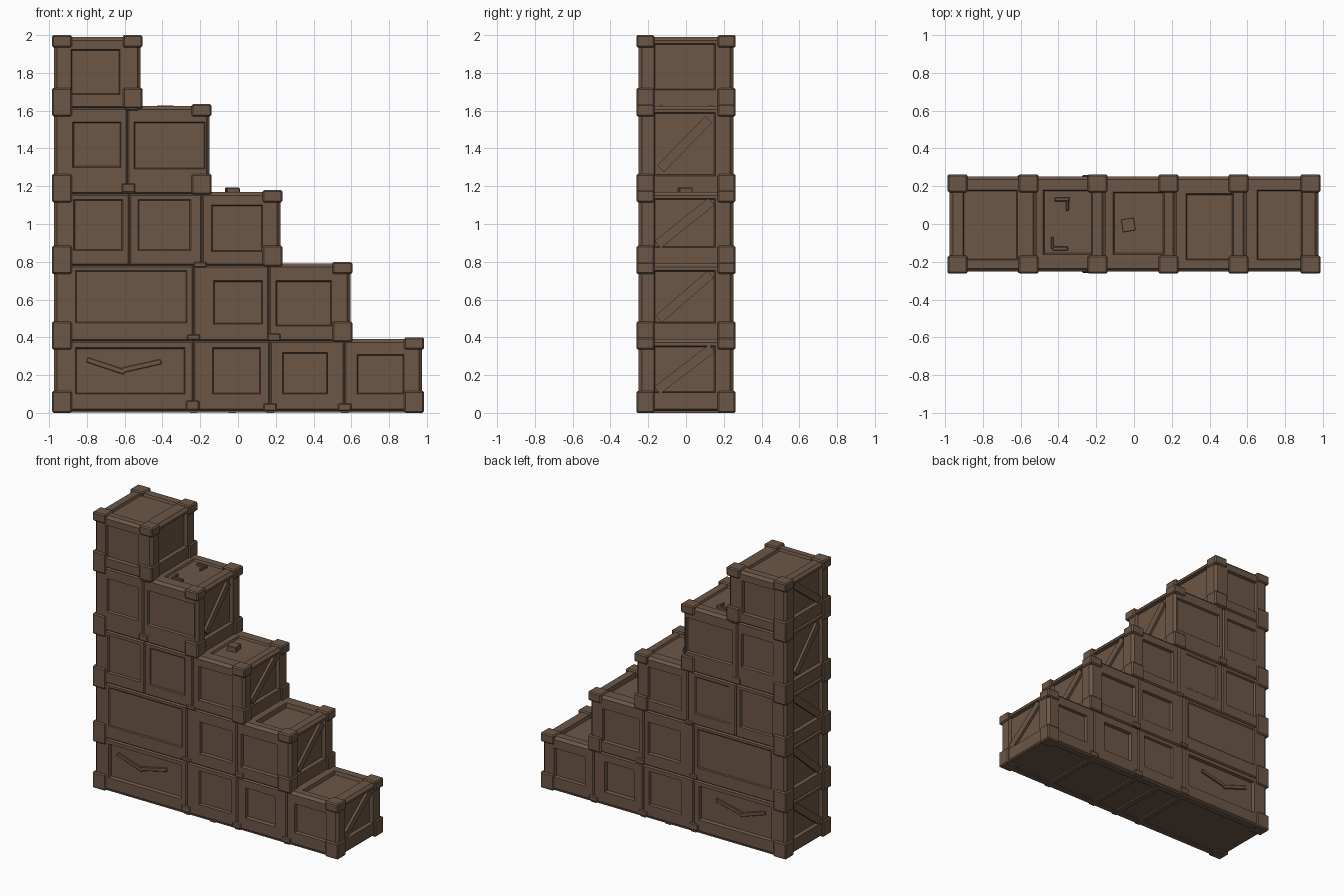
import bpy, bmesh, math
from mathutils import Vector, Matrix

if "Cube" in bpy.data.objects:
    bpy.data.objects.remove(bpy.data.objects["Cube"])

wood = bpy.data.materials.new("brown wood")
wood.diffuse_color = (0.150, 0.094, 0.061, 1)
wood.use_nodes = True
wood.node_tree.nodes["Principled BSDF"].inputs["Base Color"].default_value = wood.diffuse_color

LEFT, Y, LIP = -0.965, 0.242, 0.010      # body planes and how far the frames stand proud


def finish(bm, name, bevel=0.0):
    bmesh.ops.recalc_face_normals(bm, faces=bm.faces)
    me = bpy.data.meshes.new(name)
    bm.to_mesh(me)
    bm.free()
    ob = bpy.data.objects.new(name, me)
    bpy.context.collection.objects.link(ob)
    me.materials.append(wood)
    if bevel:
        m = ob.modifiers.new("worn edges", 'BEVEL')
        m.width, m.segments = bevel, 1
    return ob


def block(bm, lo, hi, rot=0.0, axis='X'):
    """Axis-aligned box, optionally turned about its centre."""
    lo, hi = Vector(lo), Vector(hi)
    s = hi - lo
    mat = (Matrix.Translation((lo + hi) / 2) @ Matrix.Rotation(rot, 4, axis)
           @ Matrix.Diagonal((abs(s.x), abs(s.y), abs(s.z), 1)))
    bmesh.ops.create_cube(bm, size=1, matrix=mat)


def side(bm, place, rect, panel=None, depth=0.02, seam=0.008):
    """One crate side: seam edge, raised frame, recessed panel. place maps (a, b, out) to 3D."""
    a0, a1, b0, b1 = rect
    rings = [(a0, a1, b0, b1, 0), (a0 + seam, a1 - seam, b0 + seam, b1 - seam, LIP)]
    if panel:
        p0, p1, q0, q1 = panel
        e = 0.006
        rings += [(p0, p1, q0, q1, LIP), (p0 + e, p1 - e, q0 + e, q1 - e, LIP - depth)]
    prev = None
    for r0, r1, s0, s1, d in rings:
        ring = [bm.verts.new(place(a, b, d)) for a, b in ((r0, s0), (r1, s0), (r1, s1), (r0, s1))]
        if prev:
            for i in range(4):
                j = (i + 1) % 4
                bm.faces.new((prev[i], prev[j], ring[j], ring[i]))
        prev = ring
    bm.faces.new(prev)


# each row: bottom, top, crate boundaries, front panels (x0, x1, z0, z1, depth), top panel
rows = [
    (0.012, 0.380, [LEFT, -0.235, 0.170, 0.565, 0.965],
     [(-0.86, -0.28, 0.10, 0.345, .022), (-0.135, 0.12, 0.10, 0.345, .015),
      (0.235, 0.475, 0.10, 0.32, .022), (0.63, 0.88, 0.10, 0.31, .018)],
     (0.65, 0.89, -0.19, 0.18, .025)),
    (0.380, 0.780, [LEFT, -0.235, 0.165, 0.585],
     [(-0.86, -0.27, 0.475, 0.755, .005), (-0.13, 0.13, 0.47, 0.70, .018),
      (0.20, 0.495, 0.46, 0.70, .020)],
     (0.275, 0.525, -0.19, 0.16, .032)),
    (0.780, 1.160, [LEFT, -0.575, -0.190, 0.215],
     [(-0.87, -0.61, 0.86, 1.13, .012), (-0.53, -0.25, 0.86, 1.13, .006),
      (-0.14, 0.13, 0.855, 1.10, .018)],
     (-0.11, 0.16, -0.16, 0.17, .014)),
    (1.160, 1.615, [LEFT, -0.585, -0.160],
     [(-0.875, -0.62, 1.30, 1.54, .014), (-0.55, -0.175, 1.29, 1.54, .014)],
     (-0.48, -0.22, -0.16, 0.18, .014)),
    (1.615, 1.980, [LEFT, -0.525],
     [(-0.885, -0.625, 1.685, 1.925, .020)],
     (-0.905, -0.615, -0.19, 0.18, .018)),
]

for n, (z0, z1, xs, panels, lid) in enumerate(rows):
    right = xs[-1]
    # crate shells of the row: front and back sides
    bm = bmesh.new()
    for x0, x1, p in zip(xs, xs[1:], panels):
        for s in (-1, 1):
            side(bm, lambda a, b, d, s=s: (a, s * (Y + d), b), (x0, x1, z0, z1), p[:4], p[4])
    # both ends
    for x, s in ((LEFT, -1), (right, 1)):
        side(bm, lambda a, b, d, x=x, s=s: (x + s * d, a, b), (-Y, Y, z0, z1),
             (-0.17, 0.155, z0 + 0.095, z1 - 0.025), 0.024)
    # exposed step on top
    start = rows[n + 1][2][-1] if n < 4 else LEFT
    side(bm, lambda a, b, d, z=z1: (a, b, z + d), (start, right, -Y, Y), lid[:4], lid[4])
    bmesh.ops.remove_doubles(bm, verts=bm.verts, dist=0.0002)
    finish(bm, f"crate_row_{n + 1}")

    # corner caps, standing just proud of the frames
    bm = bmesh.new()
    for s in (-1, 1):
        for x, e in ((LEFT, -1), (right, 1)):
            for za, zb in ((z0 - 0.004, z0 + 0.105), (z1 - 0.045, z1 + 0.02)):
                if n == 0 and za < 0.1:
                    za = 0.0
                block(bm, (x + e * 0.02, s * (Y - 0.075), za), (x - e * 0.085, s * (Y + 0.021), zb))
    finish(bm, f"corner_caps_{n + 1}", 0.008)

    # diagonal braces on both ends
    bm = bmesh.new()
    zc = (z0 + z1) / 2 + 0.035
    for x, e in ((LEFT, -1), (right, 1)):
        if n == 4 and e == 1:
            continue
        ang = math.atan2(z1 - z0 - 0.12, 0.325)
        if e == -1 and n == 3:
            ang = -ang
        block(bm, (x - e * 0.02, -0.19, zc - 0.025), (x + e * 0.004, 0.175, zc + 0.025), ang)
    finish(bm, f"end_braces_{n + 1}")

# small clips over the seams between crates
bm = bmesh.new()
for x, z, h in ((-0.24, 0.04, .05), (0.17, 0.03, .04), (0.565, 0.03, .04), (-0.235, 0.40, .03),
                (0.19, 0.40, .04), (-0.2, 0.785, .03), (-0.58, 1.19, .05), (-0.56, 1.615, .03)):
    for s in (-1, 1):
        block(bm, (x - 0.035, s * 0.23, z - h / 2), (x + 0.035, s * 0.259, z + h / 2))
finish(bm, "seam_clips", 0.006)

# underside with cross bars
bm = bmesh.new()
block(bm, (LEFT, -Y, 0.010), (0.965, Y, 0.016))
for x in (-0.235, -0.03, 0.17, 0.565):
    block(bm, (x - 0.02, -Y - 0.008, 0.0), (x + 0.02, Y + 0.008, 0.013))
for s in (-1, 1):
    block(bm, (-0.9, s * 0.20, 0.003), (0.9, s * 0.245, 0.013))
finish(bm, "underside_bars")

# loose scraps on the middle steps
bm = bmesh.new()
block(bm, (-0.065, -0.04, 1.15), (0.005, 0.03, 1.192), 0.15, 'Z')
block(bm, (-0.42, 0.12, 1.60), (-0.34, 0.14, 1.628))
block(bm, (-0.36, 0.07, 1.60), (-0.345, 0.13, 1.626))
block(bm, (-0.43, -0.14, 1.60), (-0.35, -0.12, 1.628))
block(bm, (-0.44, -0.13, 1.60), (-0.425, -0.07, 1.626))
finish(bm, "step_scraps", 0.003)

# split plank in the long lower crate
bm = bmesh.new()
for s in (-1, 1):
    for x, r in ((-0.70, 0.32), (-0.51, -0.22)):
        block(bm, (x - 0.105, s * 0.225, 0.235), (x + 0.105, s * 0.240, 0.262), r, 'Y')
finish(bm, "split_plank", 0.003)
